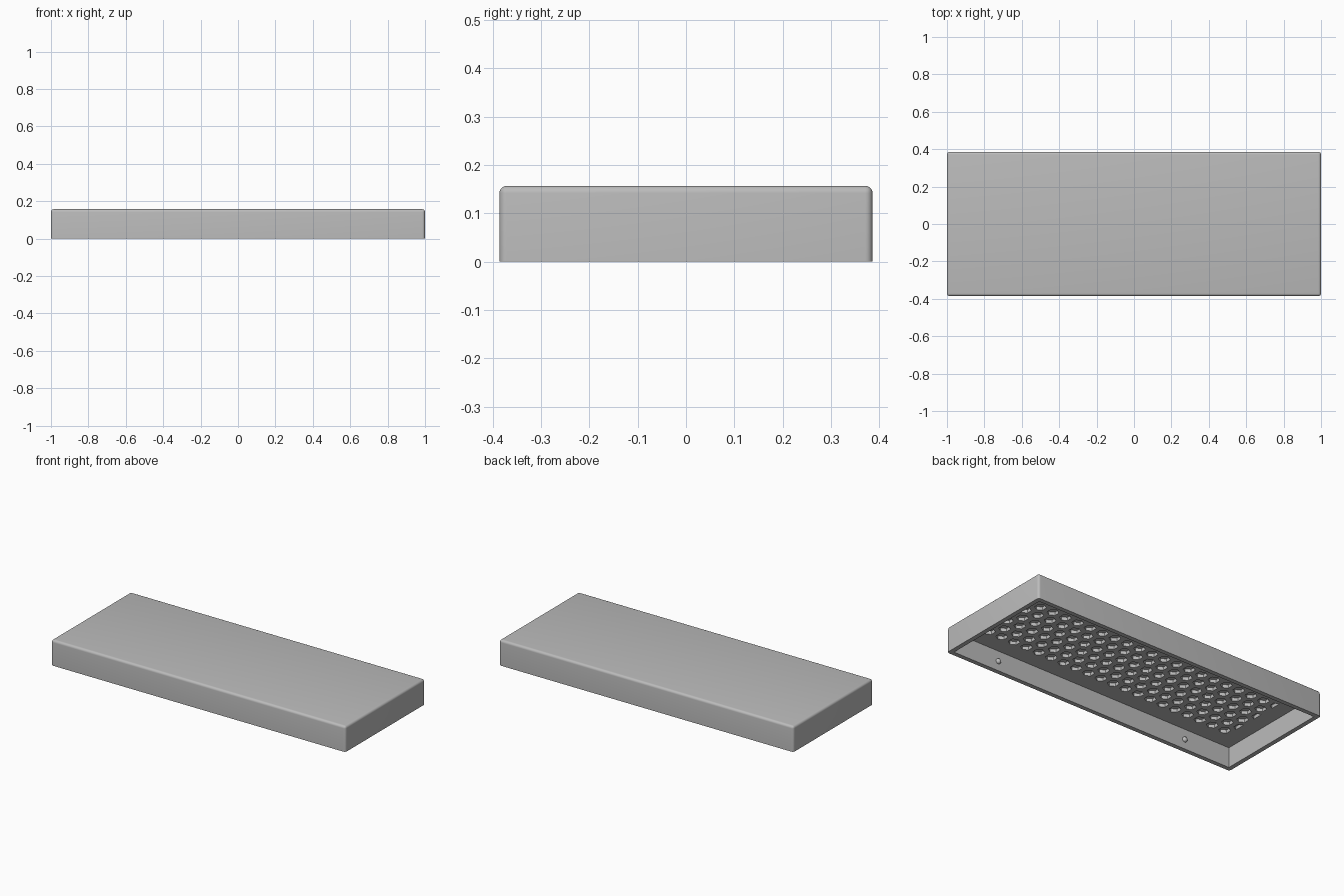
import bpy, bmesh, math
from mathutils import Matrix, Vector

if "Cube" in bpy.data.objects:
    bpy.data.objects.remove(bpy.data.objects["Cube"], do_unlink=True)

W, D, H = 2.0, 0.772, 0.157      # outer size
WALL, CEILING = 0.027, 0.123     # wall thickness, height of the inner ceiling
ROUND = 0.015
PITCH, HEX_R, POCKET = 0.0877, 0.033, 0.02

grey = bpy.data.materials.new("light_grey")
grey.use_nodes = True
colour = (0.5, 0.5, 0.5, 1)
grey.diffuse_color = colour
grey.node_tree.nodes["Principled BSDF"].inputs["Base Color"].default_value = colour


def make_object(name, bm):
    bmesh.ops.recalc_face_normals(bm, faces=bm.faces)
    mesh = bpy.data.meshes.new(name)
    bm.to_mesh(mesh)
    bm.free()
    mesh.materials.append(grey)
    obj = bpy.data.objects.new(name, mesh)
    bpy.context.collection.objects.link(obj)
    return obj


def box(bm, size, bottom):
    m = Matrix.Translation((0, 0, bottom + size[2] / 2)) @ Matrix.Diagonal((*size, 1))
    bmesh.ops.create_cube(bm, size=1, matrix=m)


def activate(obj):
    bpy.ops.object.select_all(action='DESELECT')
    obj.select_set(True)
    bpy.context.view_layer.objects.active = obj


def cut(obj, cutter):
    activate(obj)
    mod = obj.modifiers.new("cut", 'BOOLEAN')
    mod.operation, mod.solver, mod.object = 'DIFFERENCE', 'EXACT', cutter
    bpy.ops.object.modifier_apply(modifier=mod.name)
    bpy.data.objects.remove(cutter, do_unlink=True)


# Outer shell: rounded everywhere except the bottom rim
bm = bmesh.new()
box(bm, (W, D, H), 0)
edges = [e for e in bm.edges if max(v.co.z for v in e.verts) > H / 2]
bmesh.ops.bevel(bm, geom=edges, offset=ROUND, segments=5, profile=0.5, affect='EDGES')
shell = make_object("cover_shell", bm)

# Hollow underside
bm = bmesh.new()
box(bm, (W - 2 * WALL, D - 2 * WALL, CEILING + 0.1), -0.1)
cut(shell, make_object("cavity_cutter", bm))

# Honeycomb of shallow pockets in the ceiling, halved at the row ends
bm = bmesh.new()
limit = 10 * PITCH
for row in range(-3, 4):
    count = 20 if row % 2 else 21
    for col in range(count):
        cx = (col - (count - 1) / 2) * PITCH
        cy = row * PITCH * math.sqrt(3) / 2
        ring = []
        for k in range(6):
            a = math.radians(30 + 60 * k)
            p = Vector((cx + HEX_R * math.cos(a), cy + HEX_R * math.sin(a), CEILING - 0.02))
            if abs(p.x) < limit + 0.001:
                ring.append(bm.verts.new(p))
        face = bm.faces.new(ring)
        top = bmesh.ops.extrude_face_region(bm, geom=[face])["geom"]
        bmesh.ops.translate(bm, vec=(0, 0, POCKET + 0.02),
                            verts=[g for g in top if isinstance(g, bmesh.types.BMVert)])
cut(shell, make_object("pocket_cutter", bm))

activate(shell)
bpy.ops.object.shade_smooth_by_angle(angle=math.radians(30))

# Snap bumps on the inner long walls
for side, label in ((-1, "front"), (1, "back")):
    for x, hand in ((-0.66, "right"), (0.66, "left")):
        bm = bmesh.new()
        bmesh.ops.create_uvsphere(bm, u_segments=20, v_segments=12, radius=0.016,
                                  matrix=Matrix.Translation((x, side * (D / 2 - WALL), 0.058)))
        bump = make_object(f"{label}_{hand}_snap_bump", bm)
        activate(bump)
        bpy.ops.object.shade_smooth_by_angle(angle=math.radians(40))
